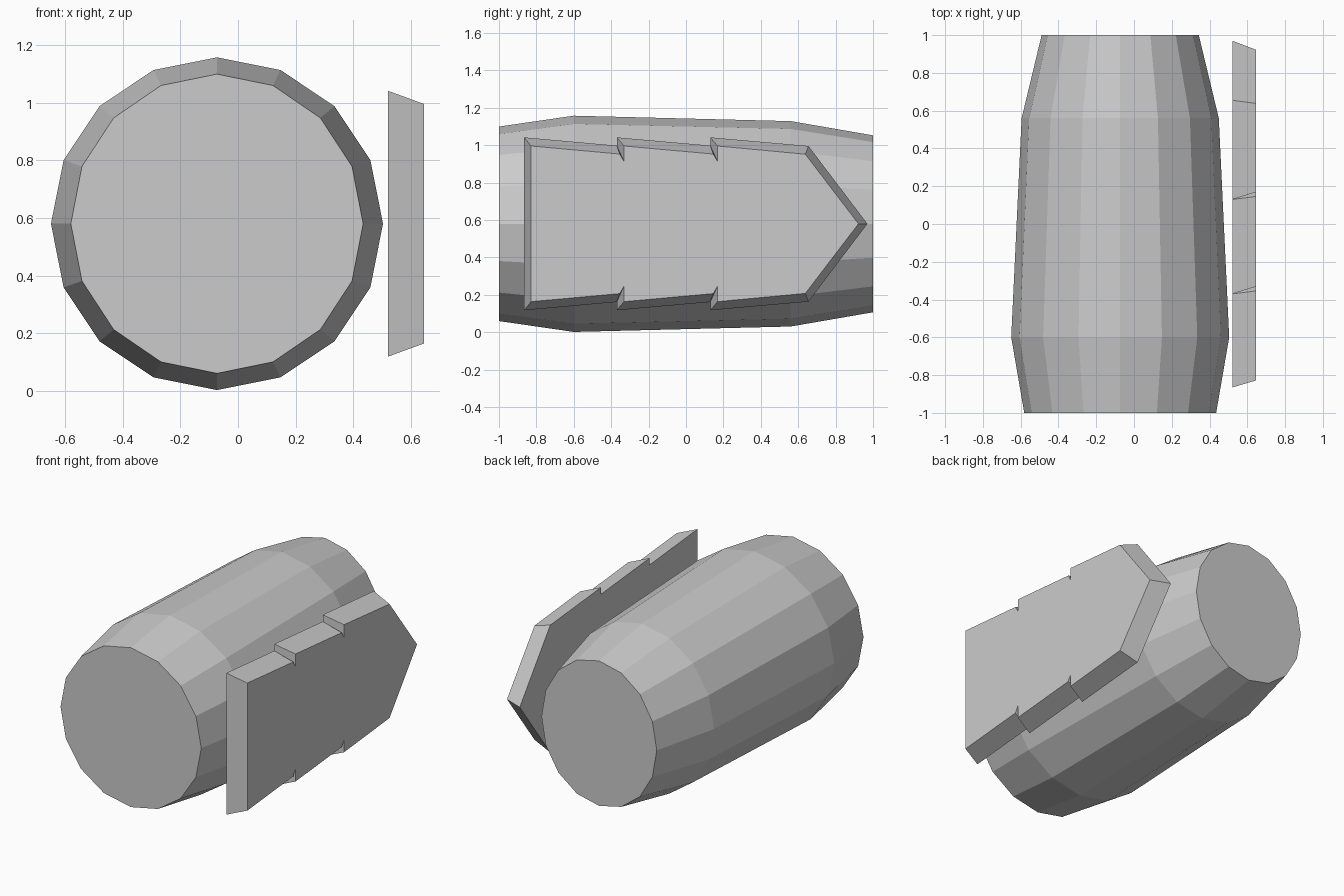
import bpy, bmesh, math

if "Cube" in bpy.data.objects:
    bpy.data.objects.remove(bpy.data.objects["Cube"])

CX, CZ = -0.073, 0.58


def finish(bm, name):
    bmesh.ops.remove_doubles(bm, verts=bm.verts, dist=0.0005)
    bmesh.ops.recalc_face_normals(bm, faces=bm.faces)
    mesh = bpy.data.meshes.new(name)
    bm.to_mesh(mesh)
    bm.free()
    ob = bpy.data.objects.new(name, mesh)
    bpy.context.collection.objects.link(ob)
    return ob


def loft(name, rings):
    """Skin a list of equal-length point rings and cap both ends."""
    bm = bmesh.new()
    vs = [[bm.verts.new(p) for p in ring] for ring in rings]
    n = len(rings[0])
    for a, b in zip(vs, vs[1:]):
        for i in range(n):
            j = (i + 1) % n
            bm.faces.new((a[i], a[j], b[j], b[i]))
    bm.faces.new(vs[0])
    bm.faces.new(vs[-1])
    return finish(bm, name)


# Barrel body: 16-sided, tapering ends; (y, half width, half height)
sections = [(-1, 0.508, 0.52), (-0.6, 0.577, 0.578),
            (0.56, 0.522, 0.549), (1, 0.416, 0.473)]
angles = [math.tau * i / 16 for i in range(16)]
loft("barrel_body", [[(CX + rx * math.cos(a), y, CZ + rz * math.sin(a))
                      for a in angles] for y, rx, rz in sections])

# Side plate: stepped upper half-profiles (y, height above the middle),
# wide on the inner face and inset on the outer face
inner, outer = [(-0.865, 0.462)], [(-0.828, 0.416)]
for y in (-0.37, 0.13):
    inner += [(y, 0.418), (y, 0.418), (y, 0.462)]
    outer += [(y + 0.016, 0.373), (y + 0.039, 0.333), (y + 0.039, 0.416)]
inner += [(0.655, 0.416), (0.97, 0)]
outer += [(0.638, 0.372), (0.922, 0)]


def mirrored(half, x):
    full = half + [(y, -h) for y, h in reversed(half[:-1])]
    return [(x, y, CZ + h) for y, h in full]


loft("side_plate", [mirrored(inner, 0.521), mirrored(outer, 0.647)])
